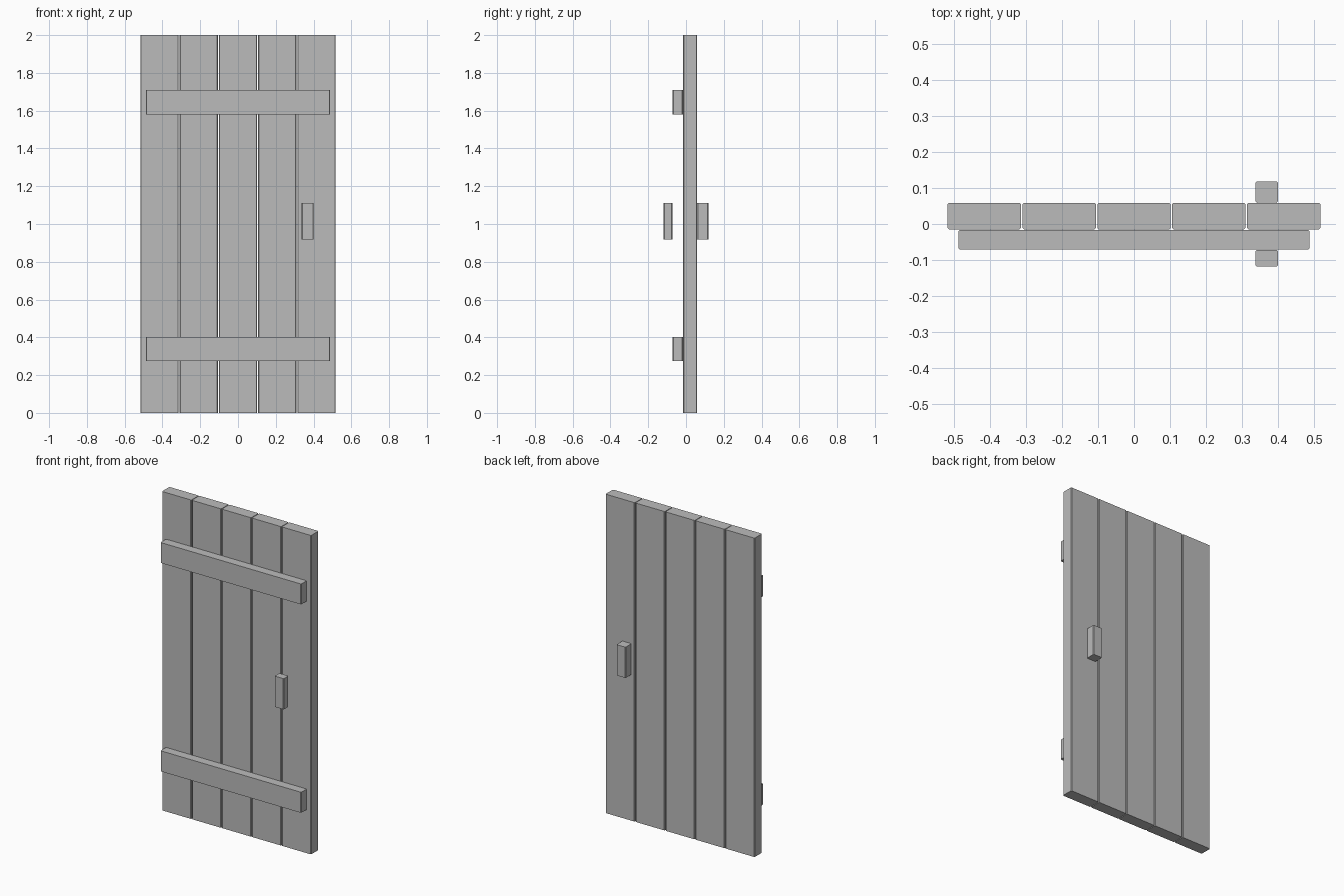
import bpy
import bmesh

if "Cube" in bpy.data.objects:
    bpy.data.objects.remove(bpy.data.objects["Cube"])

grey = bpy.data.materials.new("plain_grey")
grey.diffuse_color = (0.5, 0.5, 0.5, 1)
grey.use_nodes = True
grey.node_tree.nodes["Principled BSDF"].inputs["Base Color"].default_value = grey.diffuse_color


def board(name, x0, x1, y0, y1, z0, z1, chamfer=0.004):
    """Box with its four upright edges chamfered."""
    bm = bmesh.new()
    bmesh.ops.create_cube(bm, size=1)
    for v in bm.verts:
        v.co.x = x1 if v.co.x > 0 else x0
        v.co.y = y1 if v.co.y > 0 else y0
        v.co.z = z1 if v.co.z > 0 else z0
    upright = [e for e in bm.edges
               if abs(e.verts[0].co.z - e.verts[1].co.z) > 0.01]
    bmesh.ops.bevel(bm, geom=upright, offset=chamfer, segments=1,
                    affect='EDGES')
    bmesh.ops.recalc_face_normals(bm, faces=bm.faces)
    mesh = bpy.data.meshes.new(name)
    bm.to_mesh(mesh)
    bm.free()
    mesh.materials.append(grey)
    obj = bpy.data.objects.new(name, mesh)
    bpy.context.collection.objects.link(obj)
    return obj


# five upright planks with narrow gaps
for i in range(5):
    cx = (i - 2) * 0.2078
    board(f"plank_{i + 1}", cx - 0.1018, cx + 0.1018, -0.015, 0.059, 0, 2)

# two cross battens on the front
board("lower_batten", -0.488, 0.488, -0.071, -0.016, 0.274, 0.403)
board("upper_batten", -0.488, 0.488, -0.071, -0.016, 1.581, 1.709)

# block handles on both sides (the front one stands clear of the planks)
board("front_handle", 0.337, 0.4, -0.118, -0.072, 0.917, 1.11)
board("back_handle", 0.337, 0.4, 0.059, 0.118, 0.917, 1.11)
